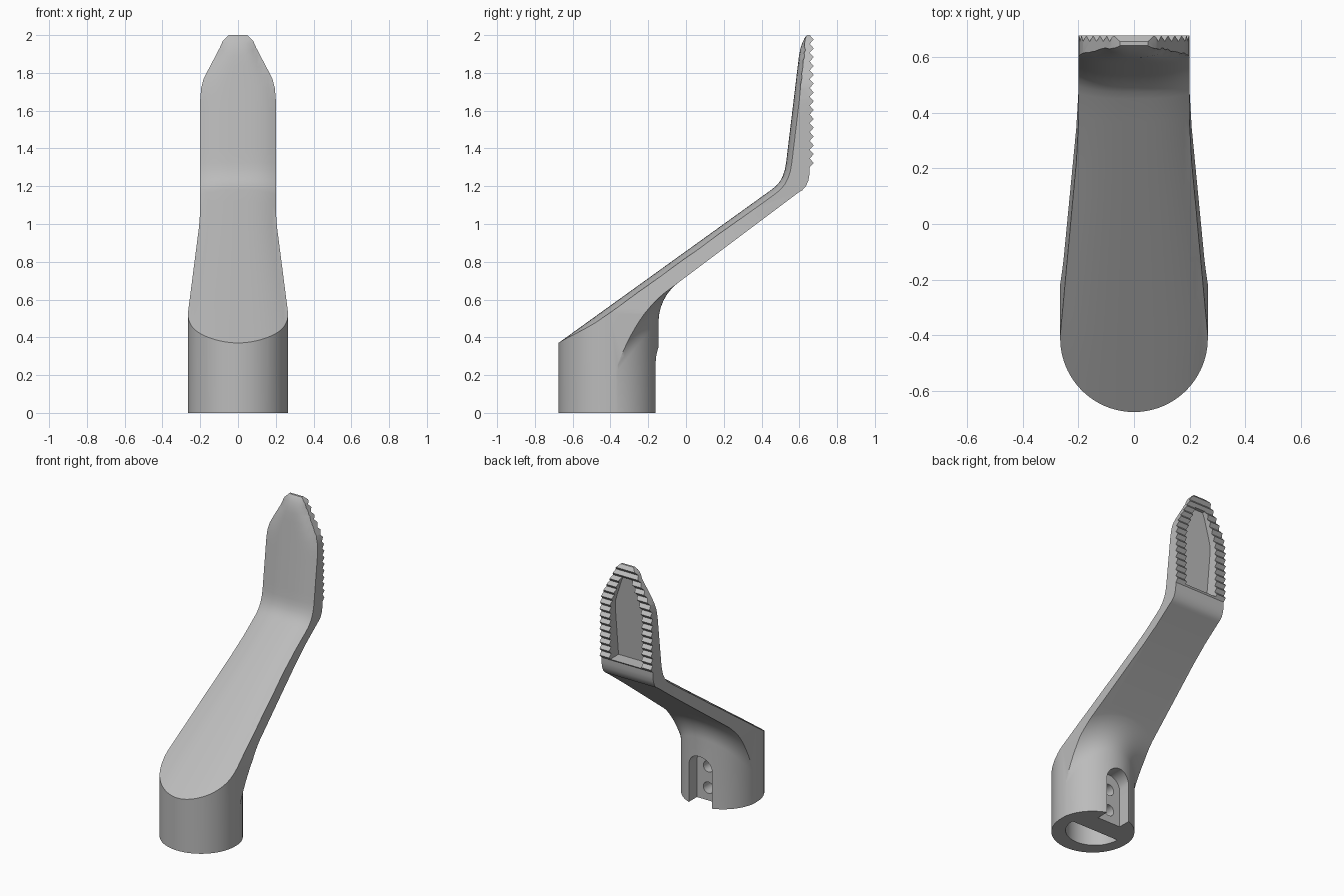
import bpy, bmesh, math

cube = bpy.data.objects.get("Cube")
if cube:
    bpy.data.objects.remove(cube, do_unlink=True)

grey = bpy.data.materials.new("plain grey")
grey.use_nodes = True
grey.diffuse_color = (0.5, 0.5, 0.5, 1)
grey.node_tree.nodes["Principled BSDF"].inputs["Base Color"].default_value = (0.5, 0.5, 0.5, 1)


def loft(name, rings):
    """Closed solid through a list of equal-length point loops."""
    bm = bmesh.new()
    loops = [[bm.verts.new(p) for p in ring] for ring in rings]
    n = len(loops[0])
    for a, b in zip(loops, loops[1:]):
        for i in range(n):
            j = (i + 1) % n
            bm.faces.new((a[i], a[j], b[j], b[i]))
    bm.faces.new(loops[0])
    bm.faces.new(loops[-1])
    bmesh.ops.recalc_face_normals(bm, faces=bm.faces)
    mesh = bpy.data.meshes.new(name)
    bm.to_mesh(mesh)
    bm.free()
    obj = bpy.data.objects.new(name, mesh)
    bpy.context.collection.objects.link(obj)
    mesh.materials.append(grey)
    return obj


def combine(target, tool, operation):
    """Apply a boolean and remove the tool."""
    tool.hide_render = True
    mod = target.modifiers.new(operation, 'BOOLEAN')
    mod.operation = operation
    mod.solver = 'EXACT'
    mod.object = tool
    bpy.context.view_layer.objects.active = target
    bpy.ops.object.modifier_apply(modifier=mod.name)
    bpy.data.objects.remove(tool, do_unlink=True)


WIDTHS = [(-0.1, .265), (.53, .265), (.98, .207), (1.07, .2), (1.66, .2), (1.72, .195),
          (1.77, .182), (1.93, .098), (1.97, .08), (2.0, .05), (2.1, .04)]
CENTRE = -0.41
RADIUS = 0.265


def half_width(z):
    for (z0, w0), (z1, w1) in zip(WIDTHS, WIDTHS[1:]):
        if z <= z1:
            return w0 + (w1 - w0) * (z - z0) / (z1 - z0)
    return WIDTHS[-1][1]


def underside(y):
    return 0.69 + 0.75 * (y + 0.04)


# Arm: a side profile swept across x, with a crowned front and a toothed back
front = [(-0.72 + 1.17 * i / 14, 0.338 + 0.842 * i / 14) for i in range(15)]
front += [(.475, 1.2), (.497, 1.225), (.513, 1.255), (.524, 1.29), (.53, 1.325)]
front += [(.53 + .068 * i / 10, 1.325 + .565 * i / 10) for i in range(1, 11)]
front += [(.605, 1.925), (.615, 1.958), (.628, 1.985), (.64, 2.0)]
TEETH = 15
pitch = 0.7 / TEETH
back = []
for i in range(TEETH):
    top = 2.0 - i * pitch
    back += [(.655, top), (.676, top - pitch / 2)]
back += [(.655, 1.3), (.654, 1.265), (.648, 1.23), (.635, 1.2), (.615, 1.178), (.6, 1.17)]
back += [(-0.04, underside(-0.04)), (-0.72, underside(-0.72))]


def arm_section(x):
    pts = []
    for i, (y, z) in enumerate(front):
        y0, z0 = front[max(i - 1, 0)]
        y1, z1 = front[min(i + 1, len(front) - 1)]
        length = math.hypot(y1 - y0, z1 - z0)
        drop = 0.03 * min(1, abs(x) / half_width(z)) ** 3 * min(1, (2 - z) / 0.08)
        pts.append((x, y + drop * (z1 - z0) / length, z - drop * (y1 - y0) / length))
    return pts + [(x, y, z) for y, z in back]


body = loft("gripper_arm", [arm_section(i * 0.02) for i in range(-15, 16)])

# Socket: a round post flaring through a fillet into the underside of the arm
post_r, post_y, STEPS, ARCS = 0.268, -0.413, 96, 12
rings = [[] for _ in range(ARCS + 3)]
for k in range(STEPS):
    t = 2 * math.pi * k / STEPS
    c, s = math.cos(t), math.sin(t)
    fillet = 0.26 if s > -0.01 else 0.02
    slope = 0.75 * s
    root = math.sqrt(1 + slope * slope)
    zc = underside(post_y + (post_r + fillet) * s) - fillet * root
    end = math.acos(slope / root)
    rings[0].append((post_r * c, post_y + post_r * s, 0))
    for j in range(ARCS + 1):
        a = end * j / ARCS
        r = post_r + fillet * (1 - math.cos(a))
        lift = 0.001 if j == ARCS else 0
        rings[j + 1].append((r * c, post_y + r * s, zc + fillet * math.sin(a) + lift))
    y = post_y + r * s
    rings[-1].append((r * c, y, underside(y) + 0.04))
combine(body, loft("socket", rings), 'UNION')

# Trim to the outline: round nose, tapering sides, narrowed tip
trim = []
for z, w in WIDTHS:
    ring = [(w * math.cos(math.pi * i / 48), CENTRE - RADIUS * math.sin(math.pi * i / 48), z)
            for i in range(49)]
    trim.append(ring + [(-w, 0.9, z), (w, 0.9, z)])
combine(body, loft("outline", trim), 'INTERSECT')

# Half-round bore in the bottom of the socket
bore = [(0.187 * math.cos(math.pi * i / 32), CENTRE + 0.02 - 0.187 * math.sin(math.pi * i / 32))
        for i in range(33)]
combine(body, loft("bore", [[(x, y, z) for x, y in bore] for z in (-0.1, 0.33)]), 'DIFFERENCE')

# Arched slot in the back of the socket
arch = [(0.09 * math.cos(math.pi * i / 20), 0.26 + 0.09 * math.sin(math.pi * i / 20))
        for i in range(21)] + [(-0.09, -0.1), (0.09, -0.1)]
combine(body, loft("slot", [[(x, y, z) for x, z in arch] for y in (-0.25, -0.05)]), 'DIFFERENCE')

# Two screw holes from the slot into the bore
for height in (0.09, 0.24):
    hole = [(0.04 * math.cos(math.pi * i / 12), height + 0.04 * math.sin(math.pi * i / 12))
            for i in range(24)]
    combine(body, loft("screw_hole", [[(x, y, z) for x, z in hole] for y in (-0.42, -0.2)]),
            'DIFFERENCE')

# Recess inside the toothed rim, its floor parallel to the front of the tip
half = [(.125, 1.31), (.125, 1.66), (.118, 1.71), (.105, 1.75), (.06, 1.87), (.04, 1.91)]
recess = half + [(-x, z) for x, z in reversed(half)]
combine(body, loft("recess", [[(x, .572 + (z - 1.31) * .105, z) for x, z in recess],
                              [(x, .75, z) for x, z in recess]]), 'DIFFERENCE')

# Smooth shading with crisp edges
bpy.ops.object.select_all(action='DESELECT')
body.select_set(True)
bpy.context.view_layer.objects.active = body
bpy.ops.object.shade_smooth_by_angle(angle=math.radians(30))
